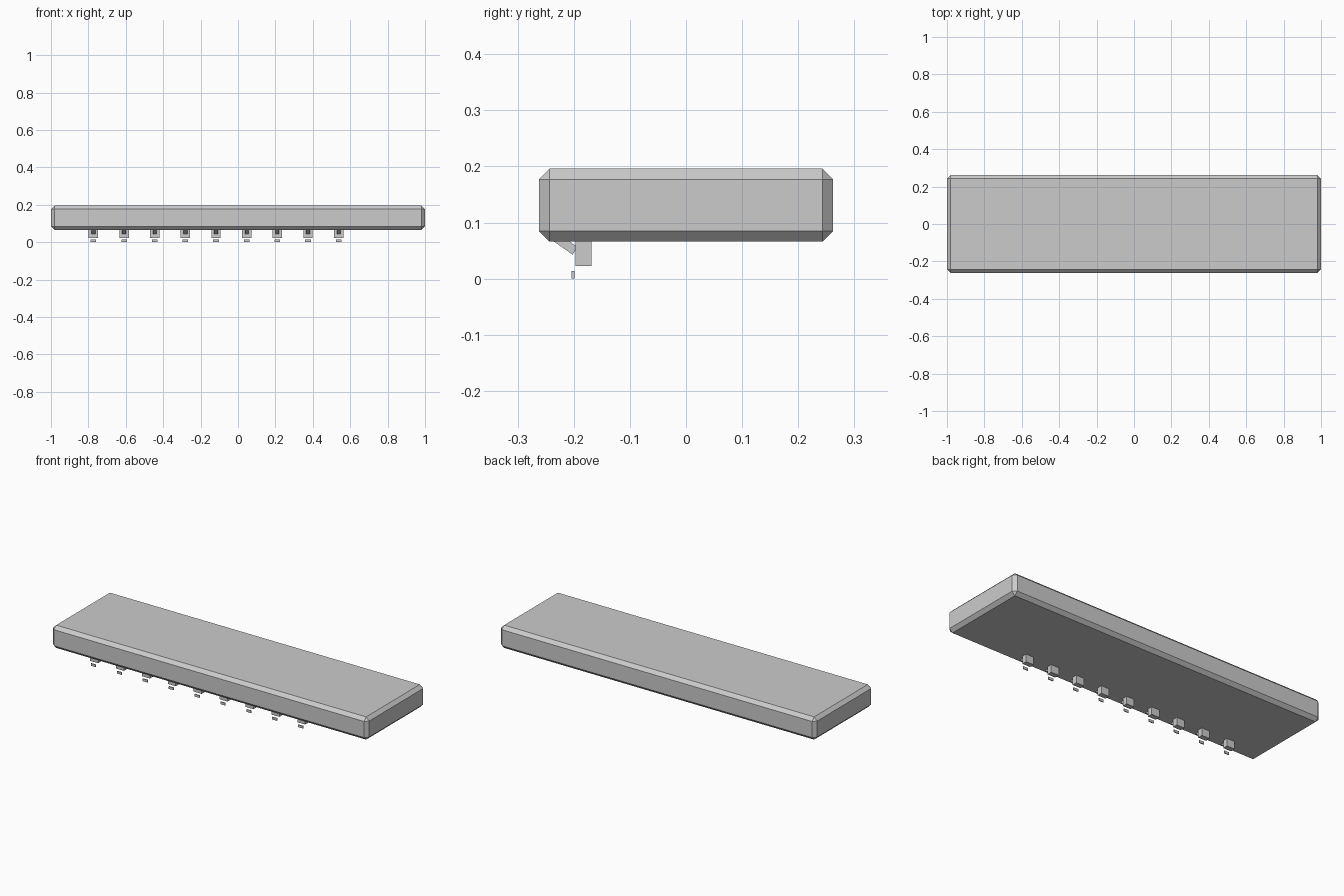
import bpy, math

if "Cube" in bpy.data.objects:
    bpy.data.objects.remove(bpy.data.objects["Cube"])

mat = bpy.data.materials.new("light grey")
mat.diffuse_color = (0.6, 0.6, 0.6, 1)
mat.use_nodes = True
mat.node_tree.nodes["Principled BSDF"].inputs["Base Color"].default_value = mat.diffuse_color

def box(name, x, y, z, rot=0.0):
    """Box from (min, max) ranges, optionally tilted about x."""
    bpy.ops.mesh.primitive_cube_add(size=1, location=[sum(r) / 2 for r in (x, y, z)],
                                    rotation=(rot, 0, 0))
    o = bpy.context.object
    o.name = name
    o.scale = [r[1] - r[0] for r in (x, y, z)]
    bpy.ops.object.transform_apply(location=False, rotation=False, scale=True)
    o.data.materials.append(mat)
    return o

# chamfered slab
slab = box("shelf_slab", (-1, 1), (-0.262, 0.262), (0.066, 0.196))
bev = slab.modifiers.new("chamfer", 'BEVEL')
bev.width = 0.019
bev.segments = 1

# nine hooks hanging below the front edge
for i in range(9):
    cx = -0.773 + i * 0.1639
    box(f"hook_block_{i}", (cx - 0.025, cx + 0.025), (-0.197, -0.168), (0.023, 0.068))
    # tilted arm sloping down to the block
    box(f"hook_arm_{i}", (cx - 0.01, cx + 0.01), (-0.234, -0.194), (0.053, 0.069), math.radians(-35))
    # small tip under the arm
    box(f"hook_tip_{i}", (cx - 0.015, cx + 0.015), (-0.204, -0.199), (0.0, 0.014))
